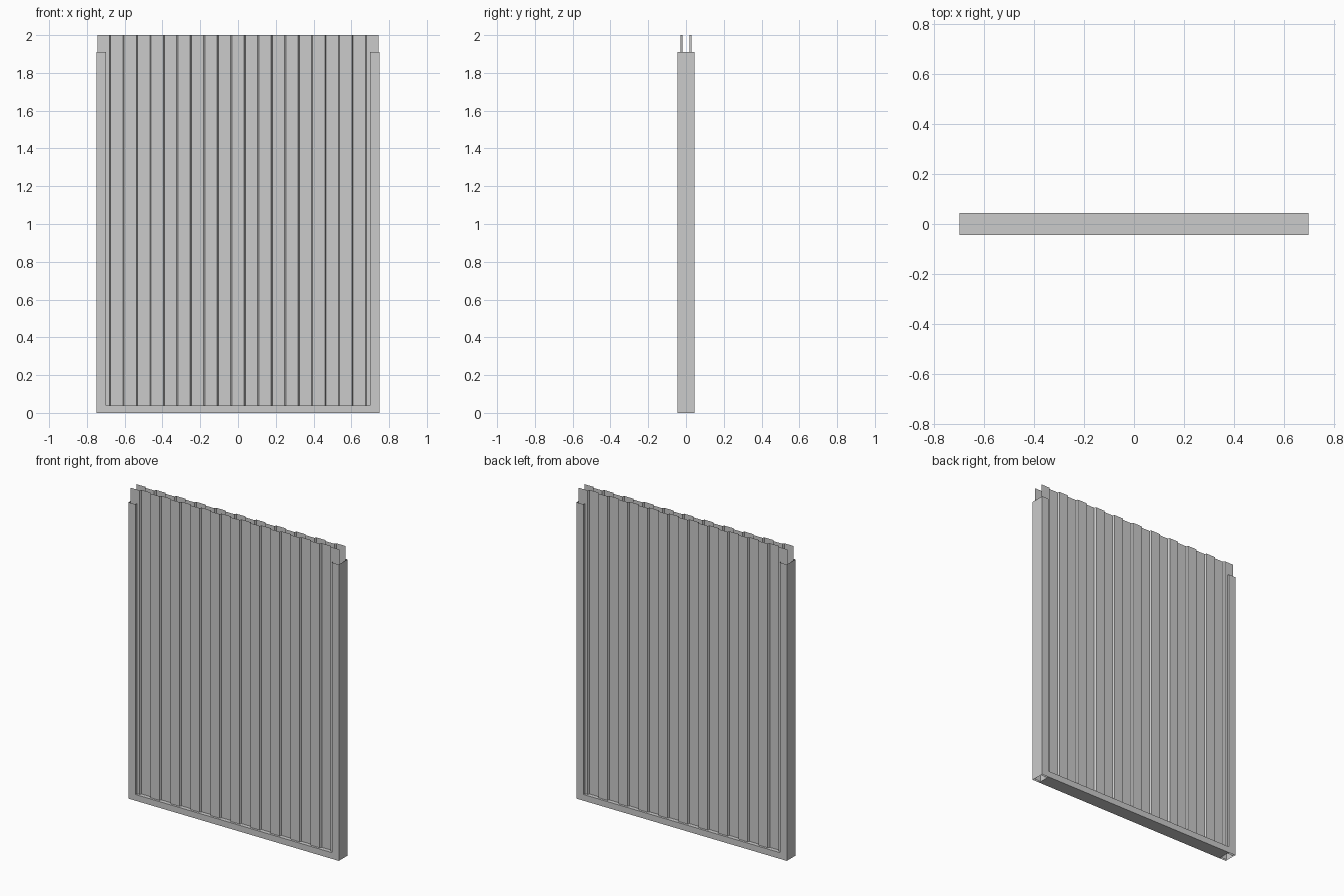
import bpy, bmesh

if "Cube" in bpy.data.objects:
    bpy.data.objects.remove(bpy.data.objects["Cube"])

HALF_W, DEPTH = 0.75, 0.044      # outer half width, half depth
POST_IN, POST_TOP = 0.70, 1.91   # inner edge and height of the side posts
RAIL_TOP, SHEET_TOP = 0.04, 2.0


def make_object(name, bm):
    bmesh.ops.recalc_face_normals(bm, faces=bm.faces)
    mesh = bpy.data.meshes.new(name)
    bm.to_mesh(mesh)
    bm.free()
    ob = bpy.data.objects.new(name, mesh)
    bpy.context.collection.objects.link(ob)
    return ob


def open_tube(name, lo, hi, axis):
    """Box tube without end caps along the given axis."""
    bm = bmesh.new()
    bmesh.ops.create_cube(bm, size=1)
    for v in bm.verts:
        for i in range(3):
            v.co[i] = lo[i] if v.co[i] < 0 else hi[i]
    bm.normal_update()
    caps = [f for f in bm.faces if abs(f.normal[axis]) > 0.9]
    bmesh.ops.delete(bm, geom=caps, context='FACES_ONLY')
    return make_object(name, bm)


def ribbed_sheet(name, side):
    """Single-skin ribbed sheet; the end flats lie on the outer side."""
    outer, inner = side * 0.030, side * 0.018
    steps, pitch, slope = 20, 0.0714, 0.003
    pts, level = [(-0.745, outer)], outer
    for i in range(steps):
        x = (i - (steps - 1) / 2) * pitch
        pts.append((x - slope, level))
        level = inner if level == outer else outer
        pts.append((x + slope, level))
    pts.append((0.745, level))
    bm = bmesh.new()
    cols = [(bm.verts.new((x, y, 0)), bm.verts.new((x, y, SHEET_TOP))) for x, y in pts]
    for a, b in zip(cols, cols[1:]):
        bm.faces.new((a[0], b[0], b[1], a[1]))
    return make_object(name, bm)


# Side posts
open_tube("left_post", (-HALF_W, -DEPTH, 0), (-POST_IN, DEPTH, POST_TOP), 2)
open_tube("right_post", (POST_IN, -DEPTH, 0), (HALF_W, DEPTH, POST_TOP), 2)

# Bottom rail between the posts
open_tube("bottom_rail", (-POST_IN, -DEPTH, 0), (POST_IN, DEPTH, RAIL_TOP), 0)

# Ribbed sheets, front and back
ribbed_sheet("front_sheet", -1)
ribbed_sheet("back_sheet", 1)
